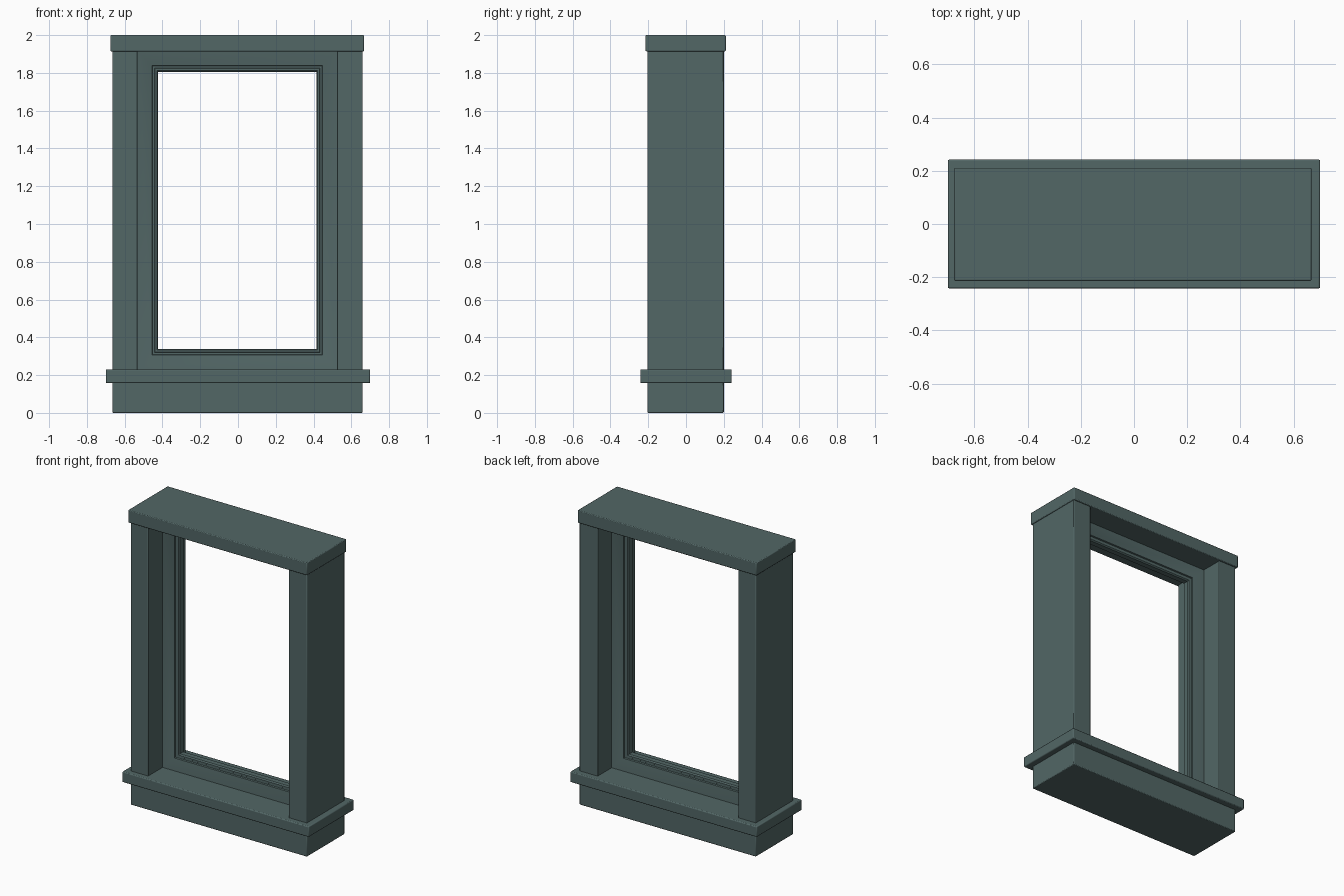
import bpy, bmesh, math

if "Cube" in bpy.data.objects:
    bpy.data.objects.remove(bpy.data.objects["Cube"])

mat = bpy.data.materials.new("dark grey green paint")
mat.diffuse_color = (0.085, 0.135, 0.133, 1)
mat.use_nodes = True
mat.node_tree.nodes["Principled BSDF"].inputs["Base Color"].default_value = mat.diffuse_color


def finish(ob, bevel):
    ob.data.materials.append(mat)
    bpy.ops.object.select_all(action='DESELECT')
    ob.select_set(True)
    bpy.context.view_layer.objects.active = ob
    if bevel:
        m = ob.modifiers.new("soft edges", 'BEVEL')
        m.width = bevel
        m.segments = 2
    bpy.ops.object.shade_smooth_by_angle(angle=math.radians(35))


def block(name, x0, x1, y0, y1, z0, z1, bevel=0.005):
    bpy.ops.mesh.primitive_cube_add(size=1)
    ob = bpy.context.object
    ob.name = name
    for v in ob.data.vertices:
        v.co = (x1 if v.co.x > 0 else x0,
                y1 if v.co.y > 0 else y0,
                z1 if v.co.z > 0 else z0)
    finish(ob, bevel)


# Outer casing
block("apron", -0.664, 0.66, -0.204, 0.2, 0, 0.165)
block("sill", -0.70, 0.70, -0.242, 0.242, 0.158, 0.23, 0.006)
block("left_jamb", -0.664, -0.531, -0.204, 0.2, 0.225, 1.92)
block("right_jamb", 0.523, 0.66, -0.204, 0.2, 0.225, 1.92)
block("header", -0.676, 0.667, -0.214, 0.211, 1.914, 2.0)

# Recessed sash: profile (inward offset, half thickness) swept round with mitred corners
half = [(0, 0.05), (0.012, 0.048), (0.068, 0.032), (0.077, 0.03), (0.08, 0.021),
        (0.09, 0.021), (0.093, 0.026), (0.103, 0.026), (0.11, 0.018)]
profile = [(u, -t) for u, t in half] + [(u, t) for u, t in reversed(half)]
X0, X1, Z0, Z1 = -0.533, 0.525, 0.229, 1.916
bm = bmesh.new()
rings = []
for u, y in profile:
    corners = [(X0 + u, Z0 + u), (X1 - u, Z0 + u), (X1 - u, Z1 - u), (X0 + u, Z1 - u)]
    rings.append([bm.verts.new((x, y, z)) for x, z in corners])
n = len(rings)
for i in range(n):
    a, b = rings[i], rings[(i + 1) % n]
    for j in range(4):
        k = (j + 1) % 4
        bm.faces.new((a[j], a[k], b[k], b[j]))
bmesh.ops.recalc_face_normals(bm, faces=bm.faces)
me = bpy.data.meshes.new("sash_frame")
bm.to_mesh(me)
bm.free()
sash = bpy.data.objects.new("sash_frame", me)
bpy.context.collection.objects.link(sash)
finish(sash, 0)
